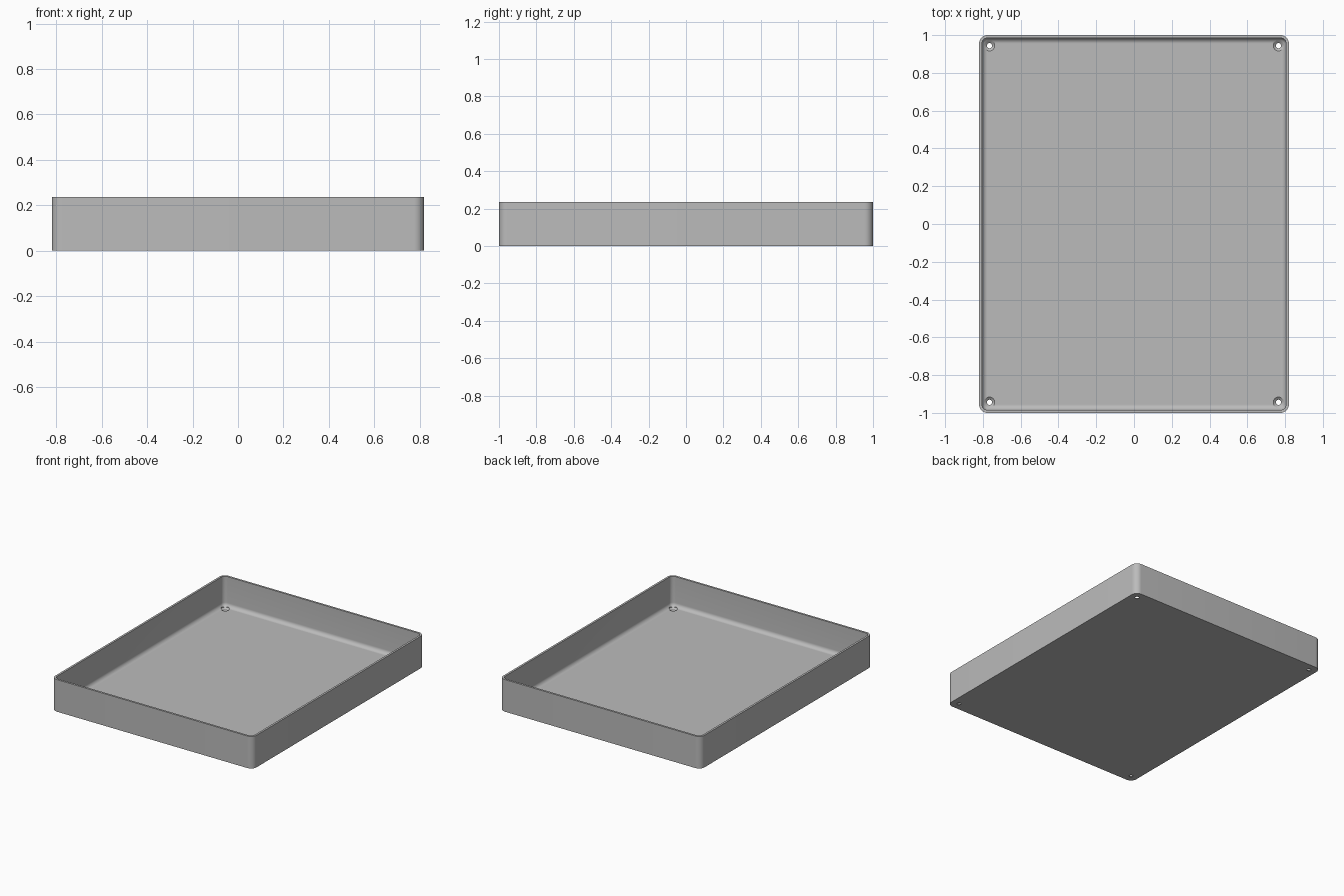
import bpy, bmesh, math

cube = bpy.data.objects.get("Cube")
if cube:
    bpy.data.objects.remove(cube, do_unlink=True)

HALF_X, HALF_Y, HEIGHT = 0.82, 1.0, 0.236
WALL, FLOOR = 0.015, 0.015
CORNER, FILLET = 0.045, 0.029
HOLE_X, HOLE_Y = 0.765, 0.944

grey = bpy.data.materials.new("plain grey")
grey.use_nodes = True
colour = (0.5, 0.5, 0.5, 1)
grey.diffuse_color = colour
grey.node_tree.nodes["Principled BSDF"].inputs["Base Color"].default_value = colour


def make_object(name, bm):
    bmesh.ops.recalc_face_normals(bm, faces=bm.faces)
    mesh = bpy.data.meshes.new(name)
    bm.to_mesh(mesh)
    bm.free()
    mesh.materials.append(grey)
    ob = bpy.data.objects.new(name, mesh)
    bpy.context.collection.objects.link(ob)
    return ob


def rounded_rectangle(inset, steps=10):
    """Outline points of the tray, moved inwards by inset."""
    r = CORNER - inset
    cx, cy = HALF_X - CORNER, HALF_Y - CORNER
    points = []
    for quarter, (sx, sy) in enumerate([(1, 1), (-1, 1), (-1, -1), (1, -1)]):
        for i in range(steps + 1):
            a = (quarter + i / steps) * math.pi / 2
            points.append((sx * cx + r * math.cos(a), sy * cy + r * math.sin(a)))
    return points


def loft(bm, rings):
    """Skin a stack of equal rings and cap both ends."""
    loops = [[bm.verts.new(p) for p in ring] for ring in rings]
    n = len(loops[0])
    for low, high in zip(loops, loops[1:]):
        for i in range(n):
            j = (i + 1) % n
            bm.faces.new((low[i], low[j], high[j], high[i]))
    bm.faces.new(loops[0])
    bm.faces.new(loops[-1])


# Tray: outer wall, rim, inner wall, rounded join to the floor
profile = [(0, 0), (0, HEIGHT), (WALL, HEIGHT)]
for i in range(9):
    a = i / 8 * math.pi / 2
    profile.append((WALL + FILLET * (1 - math.cos(a)),
                    FLOOR + FILLET * (1 - math.sin(a))))
bm = bmesh.new()
loft(bm, [[(x, y, z) for x, y in rounded_rectangle(inset)] for inset, z in profile])
tray = make_object("tray", bm)

# Countersunk screw holes in the four corners
bm = bmesh.new()
for sx in (-1, 1):
    for sy in (-1, 1):
        rings = []
        for r, z in [(0.014, -0.05), (0.014, 0.004), (0.029, 0.016), (0.029, 0.08)]:
            rings.append([(sx * HOLE_X + r * math.cos(k * math.tau / 32),
                           sy * HOLE_Y + r * math.sin(k * math.tau / 32), z)
                          for k in range(32)])
        loft(bm, rings)
cutter = make_object("screw_hole_cutter", bm)
cutter.hide_render = True

cut = tray.modifiers.new("screw holes", 'BOOLEAN')
cut.operation = 'DIFFERENCE'
cut.solver = 'EXACT'
cut.object = cutter

bpy.ops.object.select_all(action='DESELECT')
tray.select_set(True)
bpy.context.view_layer.objects.active = tray
bpy.ops.object.modifier_apply(modifier=cut.name)
bpy.data.objects.remove(cutter, do_unlink=True)
bpy.ops.object.shade_smooth_by_angle(angle=math.radians(30))
